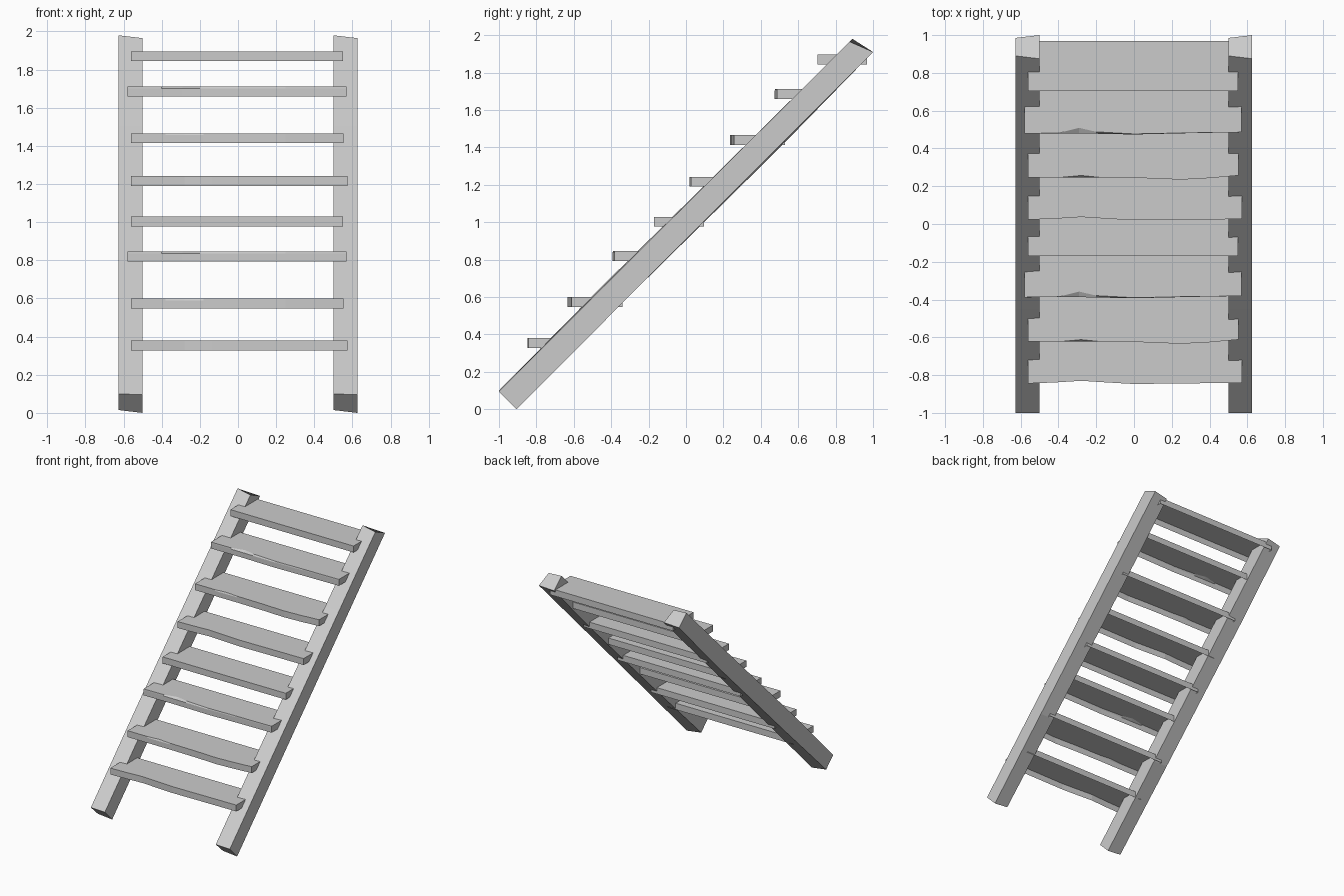
import bpy


def make_mesh(name, verts, faces):
    mesh = bpy.data.meshes.new(name)
    mesh.from_pydata(verts, [], faces)
    mesh.update()
    obj = bpy.data.objects.new(name, mesh)
    bpy.context.collection.objects.link(obj)
    return obj


def loft(name, rings, close_start=True):
    """Skin through rings of equal point count, with end caps."""
    n = len(rings[0])
    verts = [p for r in rings for p in r]
    faces = [tuple(reversed(range(n)))] if close_start else []
    for k in range(len(rings) - 1):
        a, b = k * n, (k + 1) * n
        faces += [(a + i, a + (i + 1) % n, b + (i + 1) % n, b + i) for i in range(n)]
    faces.append(tuple(range((len(rings) - 1) * n, len(rings) * n)))
    return make_mesh(name, verts, faces)


# Sloping side rails: slightly uneven timber, both the same piece shifted across.
# Each section: (y, z) of left-upper, right-upper, right-lower, left-lower corner
SECTIONS = [
    ((-1.0, 0.10), (-1.0, 0.095), (-0.905, 0.0), (-0.91, 0.015)),
    ((-0.45, 0.657), (-0.45, 0.647), (-0.36, 0.548), (-0.36, 0.55)),
    ((0.41, 1.503), (0.41, 1.502), (0.50, 1.41), (0.50, 1.397)),
    ((0.89, 1.98), (0.875, 1.965), (1.0, 1.91), (0.985, 1.895)),
]
for name, x0 in (("left_rail", -0.627), ("right_rail", 0.5)):
    rings = []
    for lu, ru, rl, ll in SECTIONS:
        x1 = x0 + 0.126
        rings.append([(x0, *lu), (x0, *ll), (x1, *rl), (x1, *ru)])
    loft(name, rings)

# Four worn plank shapes: depth, then front edge as (x, top offset, lower offset);
# where the two differ the top edge is chipped
PLANKS = [
    (0.265, [(-0.56, 0.003, 0.003), (-0.42, 0.008, 0.008), (-0.28, 0.017, 0.017),
             (-0.14, 0.008, 0.008), (0.0, 0.0, 0.0), (0.25, 0.003, 0.003), (0.573, 0.006, 0.006)]),
    (0.295, [(-0.56, 0.012, 0.012), (-0.38, 0.012, 0.012), (-0.28, 0.022, 0.012),
             (-0.18, 0.012, 0.012), (0.05, 0.008, 0.008), (0.25, 0.0, 0.0),
             (0.4, 0.008, 0.008), (0.552, 0.022, 0.022)]),
    (0.27, [(-0.58, 0.005, 0.005), (-0.40, 0.008, 0.006), (-0.29, 0.035, 0.006),
            (-0.20, 0.014, 0.004), (0.0, 0.003, 0.0), (0.25, 0.008, 0.006), (0.57, 0.012, 0.012)]),
    (0.265, [(-0.56, 0.0, 0.0), (0.55, 0.0, 0.0)]),
]
THICK, CHIP = 0.052, 0.01
# Treads from bottom to top: front y, underside z (hollow, open underneath)
TREADS = [(-0.847, 0.328), (-0.634, 0.548), (-0.393, 0.794), (-0.17, 0.977),
          (0.02, 1.191), (0.235, 1.414), (0.474, 1.66), (0.703, 1.844)]
for i, (y, z) in enumerate(TREADS):
    depth, edge = PLANKS[i % 4]
    back = [(edge[-1][0], y + depth), (edge[0][0], y + depth)]
    lower = [(x, y + b) for x, t, b in edge] + back
    upper = [(x, y + t) for x, t, b in edge] + back
    rings = [[(*p, z) for p in lower],
             [(*p, z + THICK - CHIP) for p in lower],
             [(*p, z + THICK) for p in upper]]
    loft(f"tread_{i + 1}", rings, close_start=False)
